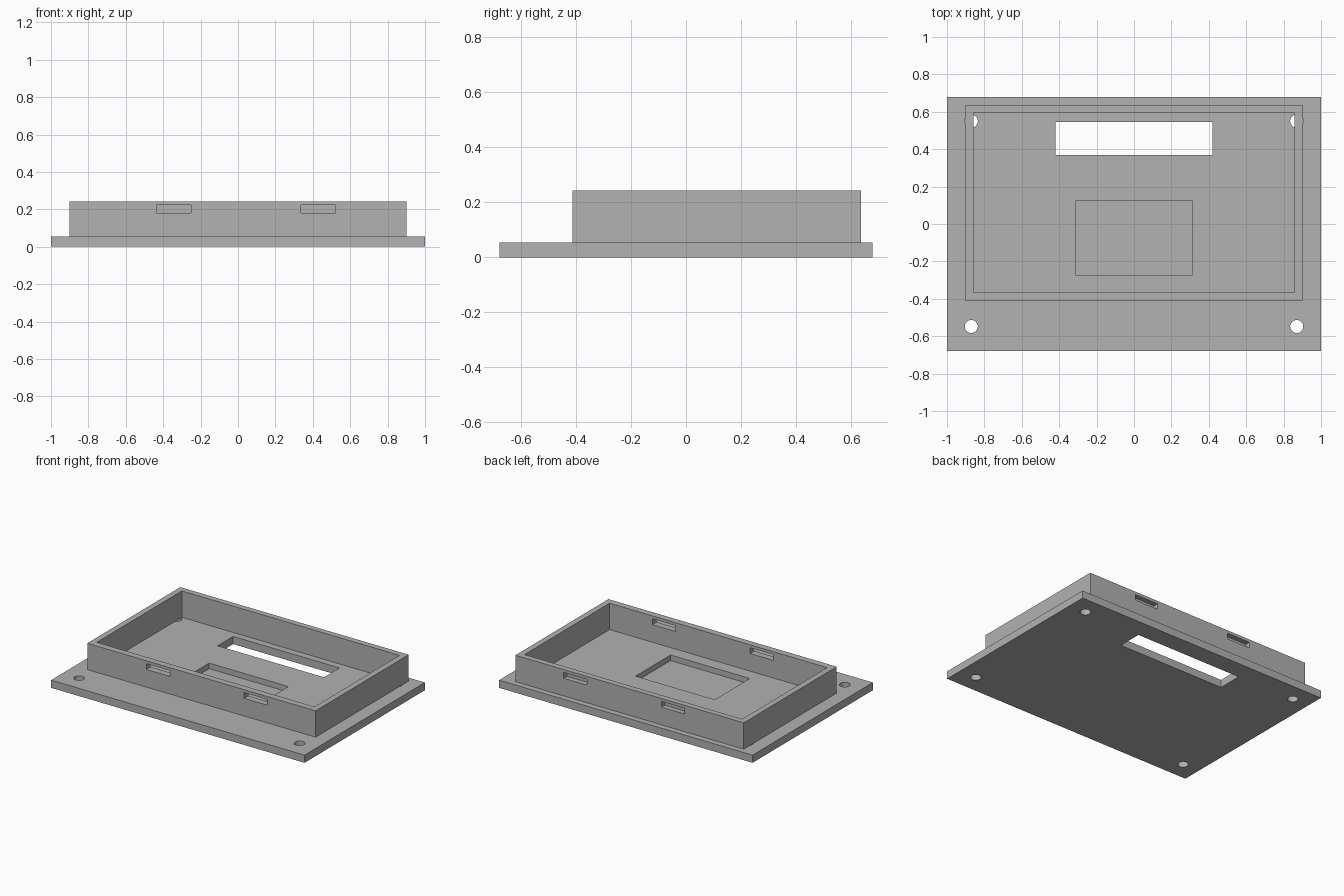
import bpy
import bmesh
from mathutils import Matrix, Vector

if "Cube" in bpy.data.objects:
    bpy.data.objects.remove(bpy.data.objects["Cube"], do_unlink=True)

# Single plain grey
grey = bpy.data.materials.new("matte grey")
grey.use_nodes = True
colour = (0.445, 0.445, 0.445, 1)
grey.diffuse_color = colour
grey.node_tree.nodes["Principled BSDF"].inputs["Base Color"].default_value = colour


def add_box(bm, x0, x1, y0, y1, z0, z1):
    size = Vector((x1 - x0, y1 - y0, z1 - z0))
    centre = Vector((x0 + x1, y0 + y1, z0 + z1)) / 2
    bmesh.ops.create_cube(bm, size=1, matrix=Matrix.Translation(centre) @ Matrix.Diagonal(size).to_4x4())


def add_drill(bm, x, y, radius):
    bmesh.ops.create_cone(bm, cap_ends=True, segments=32, radius1=radius, radius2=radius,
                          depth=0.4, matrix=Matrix.Translation((x, y, 0)))


def make_object(name, bm):
    mesh = bpy.data.meshes.new(name)
    bm.to_mesh(mesh)
    bm.free()
    mesh.materials.append(grey)
    obj = bpy.data.objects.new(name, mesh)
    bpy.context.collection.objects.link(obj)
    return obj


def cut(obj, cutter_bm):
    cutter = make_object(obj.name + "_cutter", cutter_bm)
    cutter.hide_render = True
    mod = obj.modifiers.new("cut", 'BOOLEAN')
    mod.operation = 'DIFFERENCE'
    mod.solver = 'EXACT'
    mod.object = cutter
    bpy.context.view_layer.objects.active = obj
    bpy.ops.object.modifier_apply(modifier=mod.name)
    bpy.data.objects.remove(cutter, do_unlink=True)


PLATE_TOP, RIM_TOP = 0.055, 0.243
FRONT, BACK, WALL = -0.412, 0.636, 0.042
SIDE = 0.901

# Base plate with window, shallow pocket and four screw holes
bm = bmesh.new()
add_box(bm, -1, 1, -0.678, 0.678, 0, PLATE_TOP)
plate = make_object("base_plate", bm)
bm = bmesh.new()
add_box(bm, -0.42, 0.42, 0.37, 0.545, -0.1, 0.2)
add_box(bm, -0.313, 0.313, -0.273, 0.122, 0.015, 0.2)
for x in (-0.87, 0.87):
    for y in (-0.548, 0.55):
        add_drill(bm, x, y, 0.035)
cut(plate, bm)

# Rectangular rim with clip slots in its front and back walls
bm = bmesh.new()
add_box(bm, -SIDE, SIDE, FRONT, BACK, PLATE_TOP, RIM_TOP)
rim = make_object("rim_wall", bm)
bm = bmesh.new()
add_box(bm, -SIDE + WALL, SIDE - WALL, FRONT + WALL + 0.005, BACK - WALL, 0, 0.4)
cut(rim, bm)
bm = bmesh.new()
for x0, x1 in ((-0.435, -0.25), (0.337, 0.52)):
    add_box(bm, x0, x1, FRONT - 0.05, FRONT + 0.1, 0.181, 0.222)
    add_box(bm, x0, x1, BACK - 0.036, BACK + 0.05, 0.181, 0.222)
cut(rim, bm)
